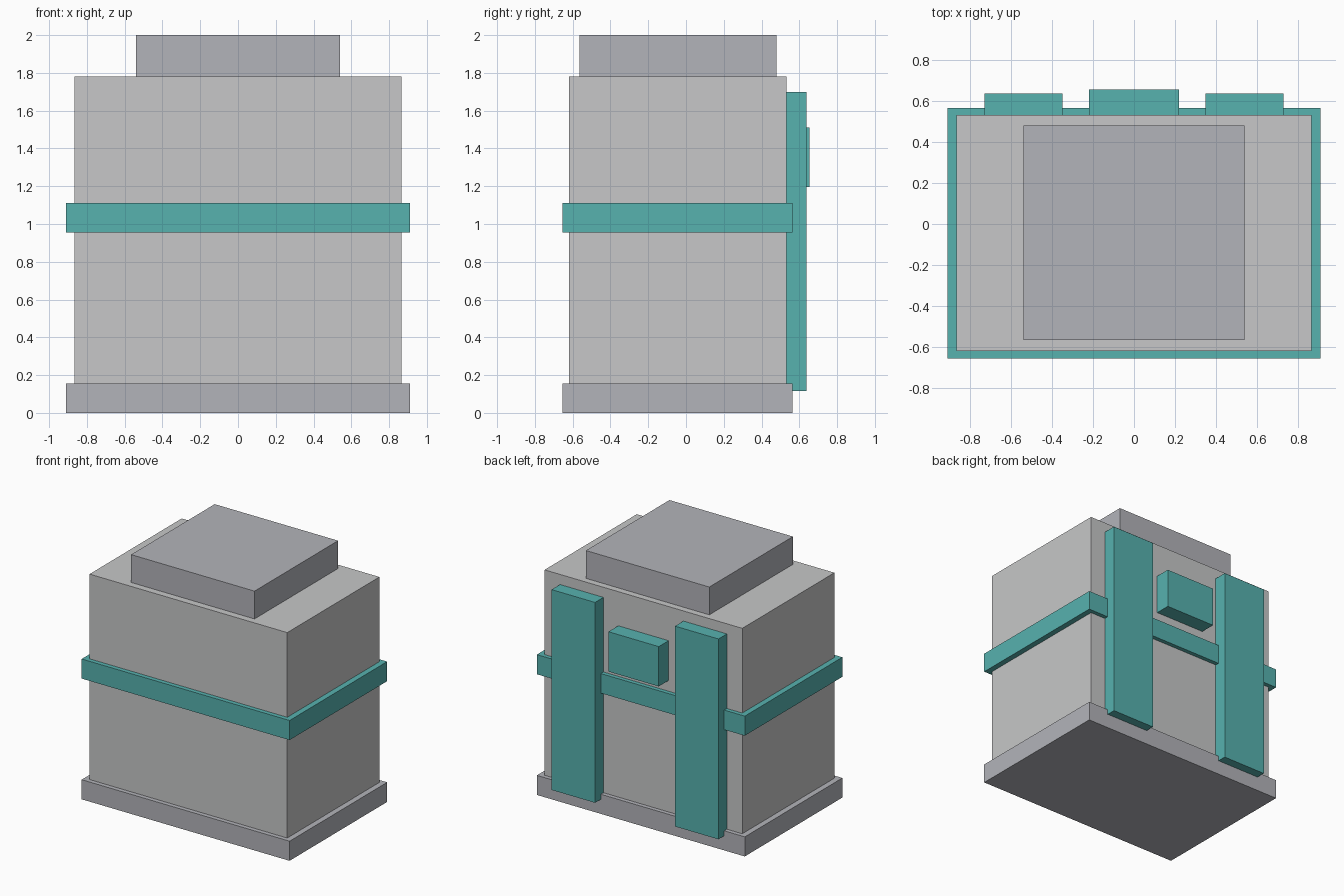
import bpy
from mathutils import Vector

cube = bpy.data.objects.get("Cube")
if cube:
    bpy.data.objects.remove(cube, do_unlink=True)


def make_material(name, rgb):
    mat = bpy.data.materials.new(name)
    mat.use_nodes = True
    color = (*rgb, 1)
    mat.diffuse_color = color
    mat.node_tree.nodes["Principled BSDF"].inputs["Base Color"].default_value = color
    return mat


def box(name, low, high, mat):
    """Add a flat-sided box spanning two opposite corners."""
    low, high = Vector(low), Vector(high)
    bpy.ops.mesh.primitive_cube_add(size=1)
    obj = bpy.context.object
    obj.name = obj.data.name = name
    for v in obj.data.vertices:
        v.co = (low + high) / 2 + v.co * (high - low)
    obj.data.materials.append(mat)
    return obj


light_grey = make_material("light grey", (0.57, 0.575, 0.58))
cool_grey = make_material("cool grey", (0.45, 0.455, 0.49))
teal = make_material("teal", (0.095, 0.445, 0.43))

# Main block with its wider base and smaller lid
box("base", (-0.91, -0.655, 0), (0.91, 0.565, 0.155), cool_grey)
box("body", (-0.865, -0.62, 0.155), (0.865, 0.532, 1.78), light_grey)
box("lid", (-0.54, -0.565, 1.78), (0.54, 0.48, 2), cool_grey)

# Band all the way around the middle
box("band", (-0.91, -0.655, 0.955), (0.91, 0.565, 1.11), teal)

# Back straps, mirrored across the centre
for side, x in (("left", 0.54), ("right", -0.54)):
    box(side + "_strap", (x - 0.19, 0.532, 0.115), (x + 0.19, 0.637, 1.7), teal)

# Block between the straps
box("back_block", (-0.22, 0.532, 1.195), (0.22, 0.655, 1.51), teal)
